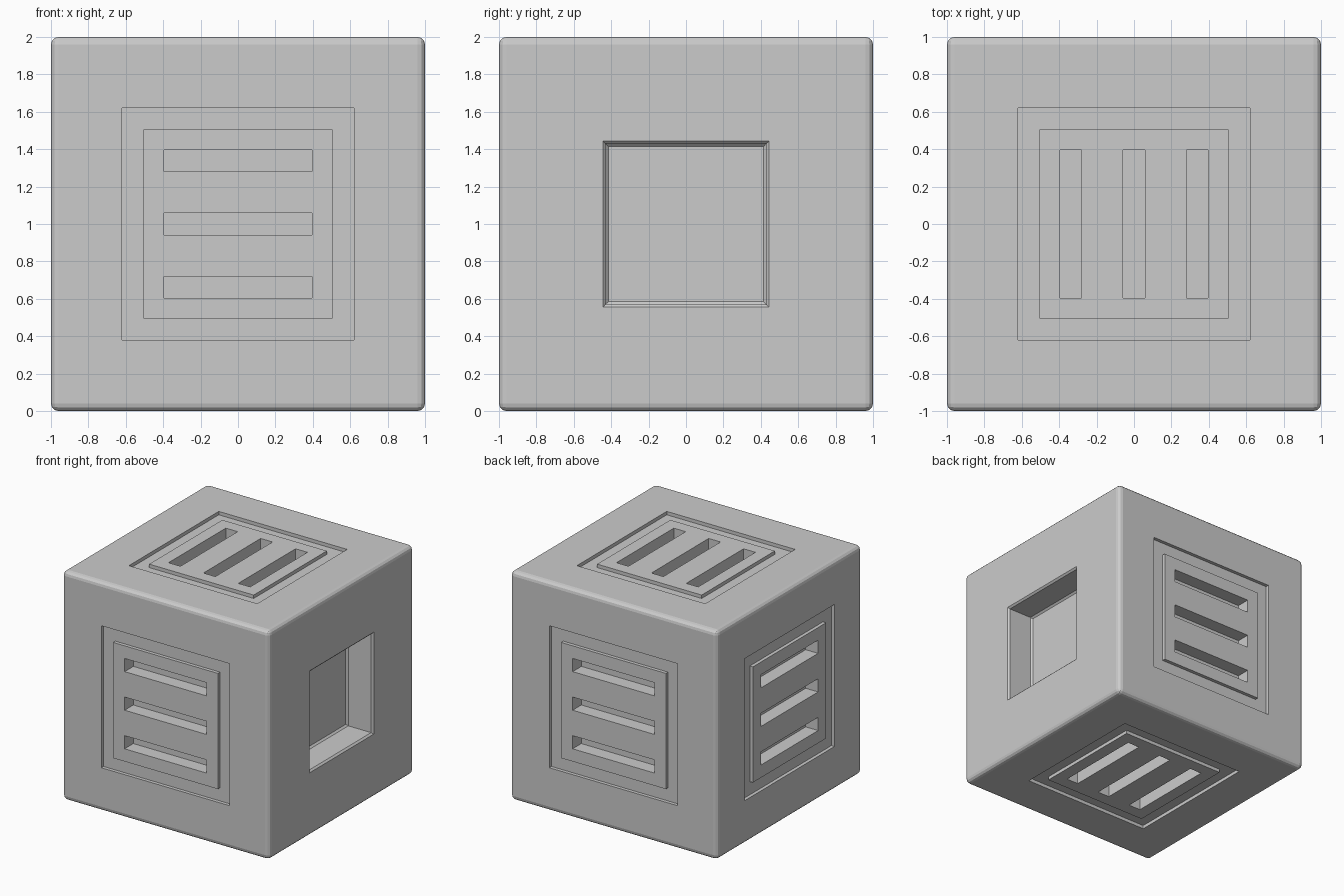
import bpy, bmesh
from mathutils import Vector

if "Cube" in bpy.data.objects:
    bpy.data.objects.remove(bpy.data.objects["Cube"])

BEVEL = 0.04
HALF = 1.0 - BEVEL          # half size of each flat side
FRAME, PANEL = 0.62, 0.505  # half sizes of recess and raised panel
SLOT_L, SLOT_W, SLOT_STEP, SLOT_D = 0.395, 0.0575, 0.337, 0.12
GROOVE_D = 0.03

bm = bmesh.new()


def inset(face, thickness, depth=0.0):
    bmesh.ops.inset_individual(bm, faces=[face], thickness=thickness,
                               depth=depth, use_even_offset=True)
    bm.normal_update()


def push(face, depth):
    n = face.normal.copy()
    new = bmesh.ops.extrude_discrete_faces(bm, faces=[face])["faces"][0]
    bmesh.ops.translate(bm, verts=list(new.verts), vec=n * depth)
    bm.normal_update()
    return new


def panel_faces(n, u, v):
    out = []
    for f in bm.faces:
        if f.normal.dot(n) > 0.99:
            c = f.calc_center_bounds()
            reach = max(max(abs(p.co.dot(u)), abs(p.co.dot(v))) for p in f.verts)
            if c.dot(n) > 0.99 and reach < PANEL + 0.01:
                out.append(f)
    return out


def slotted_panel(face):
    n = face.normal.copy()
    # u is the stacking direction of the slots, v runs along them
    u = Vector((1, 0, 0)) if abs(n.z) > 0.5 else Vector((0, 0, 1))
    v = n.cross(u)
    inset(face, HALF - FRAME)
    face = push(face, -GROOVE_D)
    inset(face, FRAME - PANEL)
    push(face, GROOVE_D)
    # split the panel along the slot outlines
    cuts = [(v, s * SLOT_L) for s in (-1, 1)]
    cuts += [(u, i * SLOT_STEP + s * SLOT_W) for i in (-1, 0, 1) for s in (-1, 1)]
    for axis, d in cuts:
        faces = panel_faces(n, u, v)
        geom = set(faces)
        for f in faces:
            geom.update(f.edges)
            geom.update(f.verts)
        bmesh.ops.bisect_plane(bm, geom=list(geom), dist=1e-5,
                               plane_co=axis * d, plane_no=axis)
        bm.normal_update()
    # sink the slots
    slots = []
    for f in panel_faces(n, u, v):
        c = f.calc_center_bounds()
        if abs(c.dot(v)) < 0.01 and any(
                abs(c.dot(u) - i * SLOT_STEP) < 0.01 for i in (-1, 0, 1)):
            slots.append(f)
    for f in slots:
        push(f, -SLOT_D)


def window(face):
    # square pocket with chamfered rim and chamfered floor edge
    inset(face, HALF - 0.445)
    inset(face, 0.015, -0.015)
    face = push(face, -0.22)
    inset(face, 0.015, -0.015)


# Rounded block
bmesh.ops.create_cube(bm, size=2.0)
bmesh.ops.bevel(bm, geom=list(bm.edges), offset=BEVEL, segments=3,
                profile=0.5, affect='EDGES')
bm.normal_update()

# Pocket on the right side, slotted panels on the other five
for side in [f for f in bm.faces if f.calc_area() > 1]:
    if side.normal.x > 0.9:
        window(side)
    else:
        slotted_panel(side)

bmesh.ops.translate(bm, verts=list(bm.verts), vec=(0, 0, 1))
mesh = bpy.data.meshes.new("vented_block")
bm.to_mesh(mesh)
bm.free()
bpy.context.collection.objects.link(bpy.data.objects.new("vented_block", mesh))
